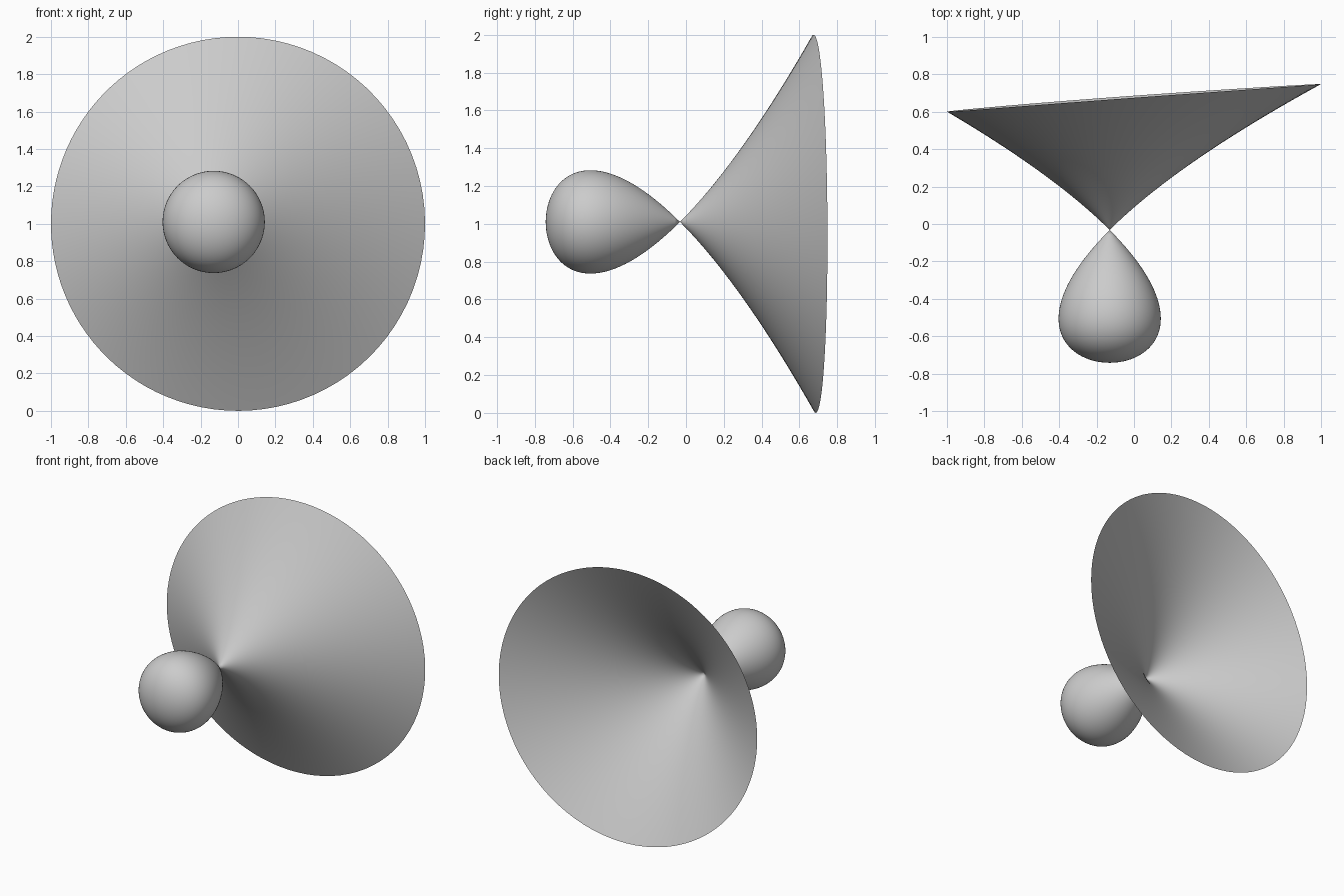
import bpy, bmesh
from math import sin, cos, pi, sqrt

if "Cube" in bpy.data.objects:
    bpy.data.objects.remove(bpy.data.objects["Cube"])

# Cubic "teardrop and funnel" surface: r^2 = s^2 * (1 + s / L), s measured along +y from the apex
L = 0.71
AX, AY, AZ = -0.13, -0.032, 1.01
SEGS = 96


def radius(s):
    return abs(s) * sqrt(max(0.0, 1 + s / L))


def rim_depth(a):
    # depth at which the funnel reaches the unit circle of the rim (front view)
    dx, dz = AX, AZ - 1
    b = dx * cos(a) + dz * sin(a)
    target = -b + sqrt(b * b - dx * dx - dz * dz + 1)
    lo, hi = 0.0, 2.0
    for _ in range(40):
        mid = (lo + hi) / 2
        lo, hi = (mid, hi) if radius(mid) < target else (lo, mid)
    return lo


def revolve(name, depth, rings, close_end):
    # depth(i, angle) gives the axial position of ring i; ring 0 is the apex
    bm = bmesh.new()
    apex = bm.verts.new((AX, AY, AZ))
    loops = []
    for i in range(1, rings + 1):
        loop = []
        for k in range(SEGS):
            a = 2 * pi * k / SEGS
            s = depth(i, a)
            r = radius(s)
            loop.append(bm.verts.new((AX + r * cos(a), AY + s, AZ + r * sin(a))))
        loops.append(loop)
    tip = bm.verts.new((AX, AY - L, AZ)) if close_end else None
    for k in range(SEGS):
        n = (k + 1) % SEGS
        bm.faces.new((apex, loops[0][k], loops[0][n]))
        for p, q in zip(loops, loops[1:]):
            bm.faces.new((p[k], q[k], q[n], p[n]))
        if tip:
            bm.faces.new((tip, loops[-1][n], loops[-1][k]))
    # consistent normals pointing away from the axis
    bmesh.ops.recalc_face_normals(bm, faces=bm.faces[:])
    bm.normal_update()
    f = loops[rings // 2][0].link_faces[0]
    if f.normal.x < 0:
        bmesh.ops.reverse_faces(bm, faces=bm.faces[:])
    for face in bm.faces:
        face.smooth = True
    me = bpy.data.meshes.new(name)
    bm.to_mesh(me)
    bm.free()
    ob = bpy.data.objects.new(name, me)
    bpy.context.collection.objects.link(ob)
    return ob


# Closed teardrop bulb towards the front
N = 40
revolve("teardrop_bulb", lambda i, a: -L * sin(pi / 2 * i / (N + 1)), N, True)

# Open funnel flaring to the slightly tilted rim at the back
M = 40
revolve("flared_funnel", lambda i, a: rim_depth(a) * i / M, M, False)
